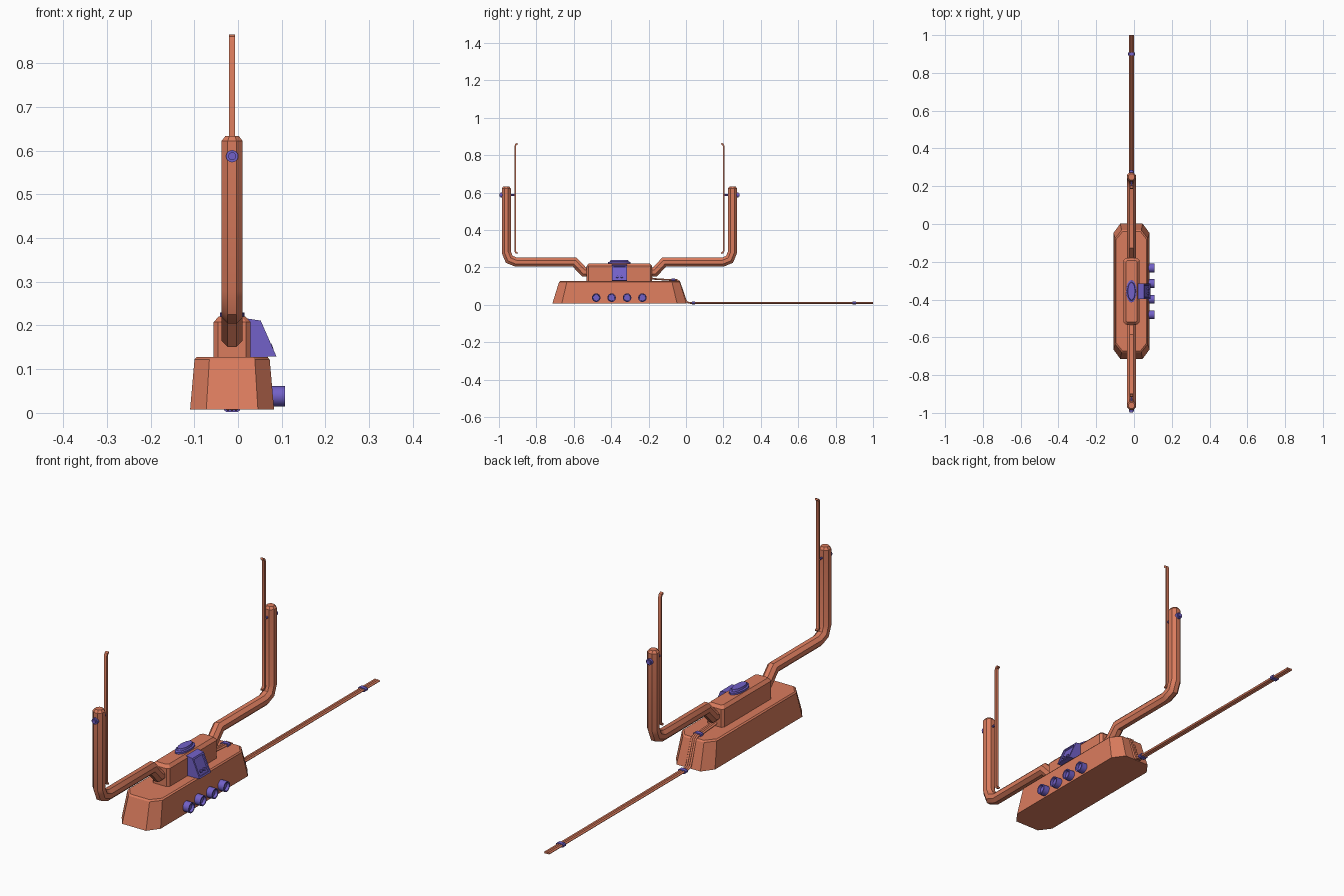
import bpy, bmesh
from math import cos, sin, pi
from mathutils import Vector, Matrix

if "Cube" in bpy.data.objects:
    bpy.data.objects.remove(bpy.data.objects["Cube"])

CX, CY = -0.0135, -0.356   # centre line of the device


def material(name, rgb):
    m = bpy.data.materials.new(name)
    m.diffuse_color = (*rgb, 1)
    m.use_nodes = True
    m.node_tree.nodes["Principled BSDF"].inputs["Base Color"].default_value = m.diffuse_color
    return m


ORANGE = material("orange", (0.70, 0.20, 0.11))
VIOLET = material("violet", (0.17, 0.12, 0.58))


def finish(bm, name, mat, smooth=30):
    bmesh.ops.recalc_face_normals(bm, faces=bm.faces)
    me = bpy.data.meshes.new(name)
    bm.to_mesh(me)
    bm.free()
    ob = bpy.data.objects.new(name, me)
    bpy.context.collection.objects.link(ob)
    me.materials.append(mat)
    if smooth:
        bpy.ops.object.select_all(action='DESELECT')
        ob.select_set(True)
        bpy.context.view_layer.objects.active = ob
        bpy.ops.object.shade_smooth_by_angle(angle=smooth * pi / 180)
    return ob


def skin(bm, rings):
    """Join rings of equal length into a closed, capped skin."""
    vr = [[bm.verts.new(p) for p in r] for r in rings]
    n = len(vr[0])
    for a, b in zip(vr, vr[1:]):
        for i in range(n):
            bm.faces.new((a[i], a[(i + 1) % n], b[(i + 1) % n], b[i]))
    bm.faces.new(vr[0])
    bm.faces.new(vr[-1])


def sweep(bm, path, section, x=CX, tip=None):
    """Sweep a section along a (y, z) path with mitred bends."""
    pts = [Vector(p) for p in path]
    rings = []
    for i, p in enumerate(pts):
        t0 = (p - pts[i - 1]).normalized() if i else None
        t1 = (pts[i + 1] - p).normalized() if i < len(pts) - 1 else None
        t0, t1 = t0 or t1, t1 or t0
        t = (t0 + t1).normalized()
        n = Vector((-t.y, t.x)) / max(t.dot(t0), 0.3)
        k = tip if tip and i == len(pts) - 1 else 1
        rings.append([(x + u * k, *(p + n * v * k)) for u, v in section])
    skin(bm, rings)


def ngon(n, rx, ry=None, off=0.5):
    ry = ry or rx
    return [(rx * cos(2 * pi * (i + off) / n), ry * sin(2 * pi * (i + off) / n)) for i in range(n)]


def chamfer_rect(hx, hy, cx, cy):
    return [(hx, -hy + cy), (hx, hy - cy), (hx - cx, hy), (-hx + cx, hy),
            (-hx, hy - cy), (-hx, -hy + cy), (-hx + cx, -hy), (hx - cx, -hy)]


def stack(name, mat, layers, x=CX, y=CY):
    """Loft horizontal outlines given as (outline, z)."""
    bm = bmesh.new()
    skin(bm, [[(x + u, y + v, z) for u, v in o] for o, z in layers])
    return finish(bm, name, mat)


def cylinder(bm, r, a, b, n=16):
    a, b = Vector(a), Vector(b)
    d = b - a
    rot = d.to_track_quat('Z', 'Y').to_matrix().to_4x4()
    return bmesh.ops.create_cone(bm, cap_ends=True, segments=n, radius1=r, radius2=r, depth=d.length,
                                 matrix=Matrix.Translation((a + b) / 2) @ rot)


# Tapered base with cut corners
stack("base", ORANGE, [
    (chamfer_rect(0.096, 0.358, 0.037, 0.05), 0.008),
    (chamfer_rect(0.086, 0.323, 0.034, 0.042), 0.122),
    (chamfer_rect(0.081, 0.316, 0.034, 0.042), 0.128)])

# Upper housing
stack("housing", ORANGE, [
    (chamfer_rect(0.042, 0.175, 0.010, 0.010), 0.125),
    (chamfer_rect(0.042, 0.175, 0.010, 0.010), 0.208),
    (chamfer_rect(0.030, 0.163, 0.008, 0.008), 0.221)])

# Oval level button on top
stack("top_button", VIOLET, [
    (ngon(16, 0.028, 0.060, 0), 0.218), (ngon(16, 0.028, 0.060, 0), 0.229),
    (ngon(16, 0.021, 0.050, 0), 0.231), (ngon(16, 0.019, 0.046, 0), 0.240)])

# Curved arms, needle strips and clamp screws, mirrored front to back
ARM = [(-0.51, 0.175), (-0.545, 0.175), (-0.595, 0.228), (-0.908, 0.228),
       (-0.945, 0.243), (-0.961, 0.282), (-0.961, 0.622), (-0.961, 0.633)]
STRIP = [(-0.900, 0.276), (-0.909, 0.279), (-0.913, 0.287), (-0.913, 0.849),
         (-0.909, 0.858), (-0.900, 0.862)]
for side, s in (("front", 1), ("rear", -1)):
    def my(y):
        return CY + s * (y - CY)
    bm = bmesh.new()
    sweep(bm, [(my(y), z) for y, z in ARM], ngon(8, 0.026), tip=0.65)
    finish(bm, side + "_arm", ORANGE, 35)
    bm = bmesh.new()
    sweep(bm, [(my(y), z) for y, z in STRIP], [(-0.007, -0.004), (0.007, -0.004), (0.007, 0.004), (-0.007, 0.004)])
    finish(bm, side + "_strip", ORANGE)
    bm = bmesh.new()
    cylinder(bm, 0.014, (CX, my(-0.980), 0.587), (CX, my(-0.993), 0.587))
    cylinder(bm, 0.009, (CX, my(-0.990), 0.587), (CX, my(-0.998), 0.587))
    cylinder(bm, 0.005, (CX, my(-0.95), 0.587), (CX, my(-0.914), 0.587), 10)
    finish(bm, side + "_screw", VIOLET)

# Wedge display with a recessed sloping panel
bm = bmesh.new()
wedge = [(0.020, 0.127), (0.088, 0.129), (0.052, 0.211), (0.020, 0.216)]
skin(bm, [[(x, y, z) for x, z in wedge] for y in (CY - 0.040, CY + 0.040)])
bmesh.ops.recalc_face_normals(bm, faces=bm.faces)
bm.faces.ensure_lookup_table()
slope = max(bm.faces, key=lambda f: f.normal.x)
bmesh.ops.inset_individual(bm, faces=[slope], thickness=0.011)
bmesh.ops.inset_individual(bm, faces=[slope], thickness=0.001, depth=-0.006)
finish(bm, "display", VIOLET, 0)

# Two small keys at the foot of the display
bm = bmesh.new()
for dy in (-0.012, 0.012):
    cylinder(bm, 0.007, (0.066, CY + dy, 0.147), (0.079, CY + dy, 0.152), 10)
finish(bm, "display_keys", VIOLET)

# Row of four knobs with hollow ends
bm = bmesh.new()
for y in (-0.480, -0.398, -0.315, -0.233):
    cylinder(bm, 0.023, (0.068, y, 0.038), (0.108, y, 0.038))
bmesh.ops.recalc_face_normals(bm, faces=bm.faces)
ends = [f for f in bm.faces if f.normal.x > 0.9]
bmesh.ops.inset_individual(bm, faces=ends, thickness=0.005)
bmesh.ops.inset_individual(bm, faces=ends, thickness=0.001, depth=-0.012)
finish(bm, "knobs", VIOLET)

# Three-strand ribbon cable running off the back
CABLE = [(-0.20, 0.145), (-0.165, 0.138), (-0.09, 0.133), (-0.050, 0.133), (-0.036, 0.124),
         (-0.001, 0.022), (0.006, 0.013), (0.022, 0.010), (1.0, 0.010)]
bm = bmesh.new()
for dx in (-0.009, 0, 0.009):
    sweep(bm, CABLE, ngon(8, 0.0048), x=CX + dx)
finish(bm, "ribbon_cable", ORANGE, 50)

# Clips holding the strands together
for i, (y, z) in enumerate([(-0.068, 0.133), (0.040, 0.010), (0.900, 0.010)]):
    bm = bmesh.new()
    sweep(bm, [(y - 0.009, z), (y + 0.009, z)], chamfer_rect(0.018, 0.008, 0.005, 0.004))
    finish(bm, f"cable_clip_{i + 1}", VIOLET)
